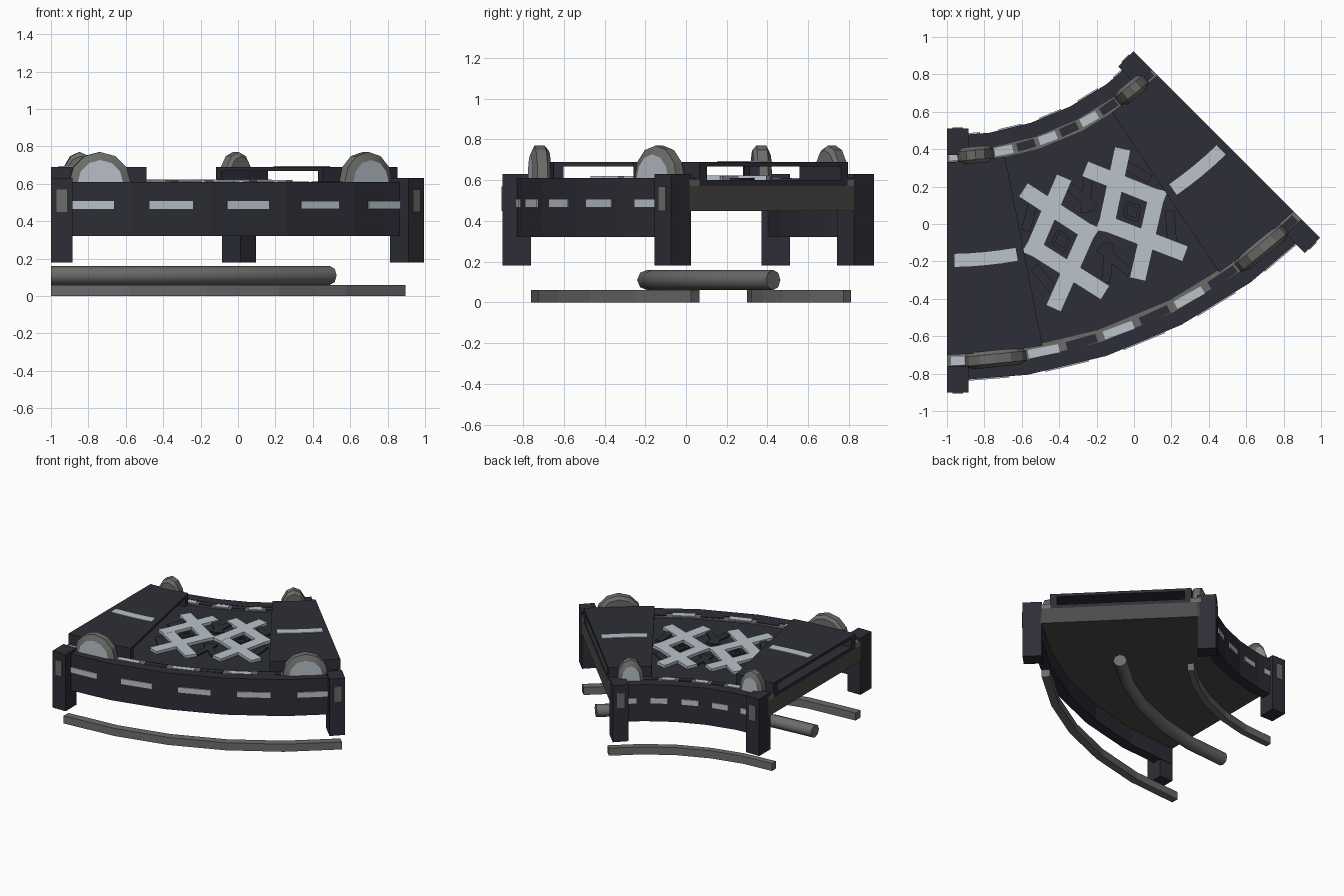
import bpy, bmesh, math
from mathutils import Vector

if "Cube" in bpy.data.objects:
    bpy.data.objects.remove(bpy.data.objects["Cube"])

CX, CY = -1.0, 1.92          # centre of the bend
SWEEP, SEGS = 45.0, 5
STEP = SWEEP / SEGS


def material(name, rgb):
    m = bpy.data.materials.new(name)
    m.diffuse_color = (*rgb, 1)
    m.use_nodes = True
    m.node_tree.nodes["Principled BSDF"].inputs["Base Color"].default_value = m.diffuse_color
    return m


DARK = material("dark navy", (0.027, 0.027, 0.038))
GREY = material("mid grey", (0.15, 0.15, 0.145))
SLAB = material("slab grey", (0.07, 0.07, 0.067))
LIGHT = material("pale blue", (0.49, 0.54, 0.59))


def polar(a, r, t=0.0, z=0.0):
    """Point at angle a (degrees), radius r, shifted t along the bend."""
    s, c = math.sin(math.radians(a)), math.cos(math.radians(a))
    return Vector((CX + r * s + t * c, CY - r * c + t * s, z))


def finish(name, bm, *mats, smooth=None):
    bmesh.ops.recalc_face_normals(bm, faces=bm.faces)
    me = bpy.data.meshes.new(name)
    bm.to_mesh(me)
    bm.free()
    ob = bpy.data.objects.new(name, me)
    bpy.context.collection.objects.link(ob)
    for m in mats:
        me.materials.append(m)
    if smooth:
        bpy.ops.object.select_all(action='DESELECT')
        bpy.context.view_layer.objects.active = ob
        ob.select_set(True)
        bpy.ops.object.shade_smooth_by_angle(angle=math.radians(smooth))
    return ob


def sweep(name, section, a0, a1, n, mat, smooth=None):
    """Closed (radius, height) section swept along the bend in n straight pieces."""
    bm = bmesh.new()
    rings = [[bm.verts.new(polar(a0 + (a1 - a0) * i / n, r, 0, z)) for r, z in section]
             for i in range(n + 1)]
    k = len(section)
    for p, q in zip(rings, rings[1:]):
        for j in range(k):
            bm.faces.new((p[j], p[(j + 1) % k], q[(j + 1) % k], q[j]))
    bm.faces.new(rings[0])
    bm.faces.new(rings[-1])
    return finish(name, bm, mat, smooth=smooth)


def arc(name, r0, r1, z0, z1, mat, a0=0.0, a1=SWEEP, n=SEGS):
    return sweep(name, [(r0, z0), (r1, z0), (r1, z1), (r0, z1)], a0, a1, n, mat)


def prism(name, pts, z0, z1, mat):
    """Flat outline in plan raised from z0 to z1."""
    bm = bmesh.new()
    lo = [bm.verts.new((p[0], p[1], z0)) for p in pts]
    hi = [bm.verts.new((p[0], p[1], z1)) for p in pts]
    bm.faces.new(lo)
    bm.faces.new(hi)
    for i in range(len(pts)):
        j = (i + 1) % len(pts)
        bm.faces.new((lo[i], lo[j], hi[j], hi[i]))
    return finish(name, bm, mat)


def block(name, a, r0, r1, t0, t1, z0, z1, mat):
    return prism(name, [polar(a, r0, t0), polar(a, r1, t0), polar(a, r1, t1), polar(a, r0, t1)],
                 z0, z1, mat)


def bar(name, a, r, p, q, width, z0, z1, mat):
    """Straight bar between local (outward, along) points p and q."""
    p, q = Vector(p), Vector(q)
    d = (q - p).normalized() * width / 2
    s = Vector((-d.y, d.x))
    prism(name, [polar(a, r + c.x, c.y) for c in (p + s, q + s, q - s, p - s)], z0, z1, mat)


def dome(name, a, r, half, height, side):
    """Half-round lamp housing, pale lens on the wall side."""
    bm = bmesh.new()
    n = 6
    rings = []
    for off, k in ((-0.045, 0.86), (-0.025, 1.0), (0.025, 1.0), (0.045, 0.74)):
        rings.append([bm.verts.new(polar(a, r + side * off, half * k * math.cos(math.pi * i / n),
                                         0.605 + height * k * math.sin(math.pi * i / n)))
                      for i in range(n + 1)])
    for p, q in zip(rings, rings[1:]):
        for i in range(n):
            bm.faces.new((p[i], p[i + 1], q[i + 1], q[i]))
        bm.faces.new((p[n], p[0], q[0], q[n]))
    bm.faces.new(rings[0])
    bm.faces.new(rings[-1]).material_index = 1
    finish(name, bm, GREY, LIGHT, smooth=25)


# Deck slab and its dark top
arc("deck_slab", 1.53, 2.69, 0.45, 0.572, SLAB)
arc("deck_top", 1.59, 2.62, 0.572, 0.60, DARK)

# Both kerbs: wall, lamp channel, wall lights, posts, lamps
for label, w0, w1, c0, c1, p0, p1, side in (
        ("outer", 2.68, 2.76, 2.615, 2.69, 2.68, 2.82, 1),
        ("inner", 1.45, 1.53, 1.52, 1.595, 1.41, 1.55, -1)):
    arc(label + "_wall", w0, w1, 0.32, 0.61, DARK)
    arc(label + "_channel", c0, c1, 0.572, 0.606, GREY)
    face = (w1 if side > 0 else w0) * math.cos(math.radians(STEP / 2))
    half = 0.0435 * face
    for i in range(SEGS):
        mid = (i + 0.5) * STEP
        r0, r1 = sorted((face - side * 0.002, face + side * 0.007))
        block(label + "_wall_light", mid, r0, r1, -half, half, 0.465, 0.507, LIGHT)
        for off, mat, nm in ((-STEP / 4, LIGHT, "light"), (STEP / 4, DARK, "dark")):
            m = mid + off
            arc(label + "_channel_" + nm, c0 + 0.015, c1 - 0.015, 0.604, 0.612, mat,
                m - 1.8, m + 1.8, 1)
    end = p1 if side > 0 else p0
    e0, e1 = sorted((end - side * 0.002, end + side * 0.006))
    for a, s in ((0, 1), (SWEEP, -1)):
        t0, t1 = sorted((0, s * 0.115))
        block(label + "_post", a, p0, p1, t0, t1, 0.18, 0.63, DARK)
        block(label + "_post_plate", a, e0, e1, t0 + 0.03, t1 - 0.03, 0.45, 0.57, GREY)
    mid_r = (c0 + c1) / 2
    for a in (SWEEP / 8, SWEEP * 7 / 8):
        dome(label + "_lamp", a, mid_r, 0.0623 * mid_r, 0.165, side)

# Raised end panels, open underneath along the bend
for a0 in (0, SWEEP * 0.75):
    a1 = a0 + SWEEP / 4
    arc("panel_lid", 1.59, 2.62, 0.668, 0.69, DARK, a0, a1, 2)
    arc("panel_inner_side", 1.59, 1.64, 0.60, 0.668, DARK, a0, a1, 2)
    arc("panel_outer_side", 2.57, 2.62, 0.60, 0.668, DARK, a0, a1, 2)
    arc("panel_stripe", 2.08, 2.15, 0.688, 0.695, LIGHT, a0 + 1.1, a1 - 1.1, 4)

# Woven lattice markings on the middle deck
for a in (16.9, 28.1):
    for s in (-1, 1):
        bar("lattice_bar", a, 2.10, (-0.32, s * 0.115), (0.03, -s * 0.18), 0.088, 0.598, 0.622, LIGHT)
        bar("lattice_bar", a, 2.10, (0.335, s * 0.145), (-0.04, -s * 0.18), 0.088, 0.598, 0.6215, LIGHT)
        for e in (-1, 1):
            bar("lattice_centre", a, 2.10, (e * 0.055, 0), (0, s * 0.045), 0.018, 0.598, 0.615, DARK)

# Dark lattice between and beside the pale marks
for a, sides in ((22.5, (-1, 1)), (13.0, (1,)), (32.0, (-1,))):
    for s in sides:
        bar("dark_lattice_bar", a, 2.10, (-0.27, s * 0.06), (-0.10, -s * 0.03), 0.05, 0.598, 0.612, DARK)
        bar("dark_lattice_bar", a, 2.10, (0.29, s * 0.07), (0.10, -s * 0.03), 0.05, 0.598, 0.612, DARK)

# Ground rails and the round conduit under the deck
arc("outer_ground_rail", 2.62, 2.68, 0.0, 0.06, GREY)
arc("inner_ground_rail", 1.57, 1.62, 0.0, 0.06, GREY)
tube = [(2.11 + 0.05 * math.cos(math.tau * i / 8), 0.11 + 0.05 * math.sin(math.tau * i / 8))
        for i in range(8)]
sweep("conduit", tube, 0, SWEEP, SEGS, GREY, smooth=50)
